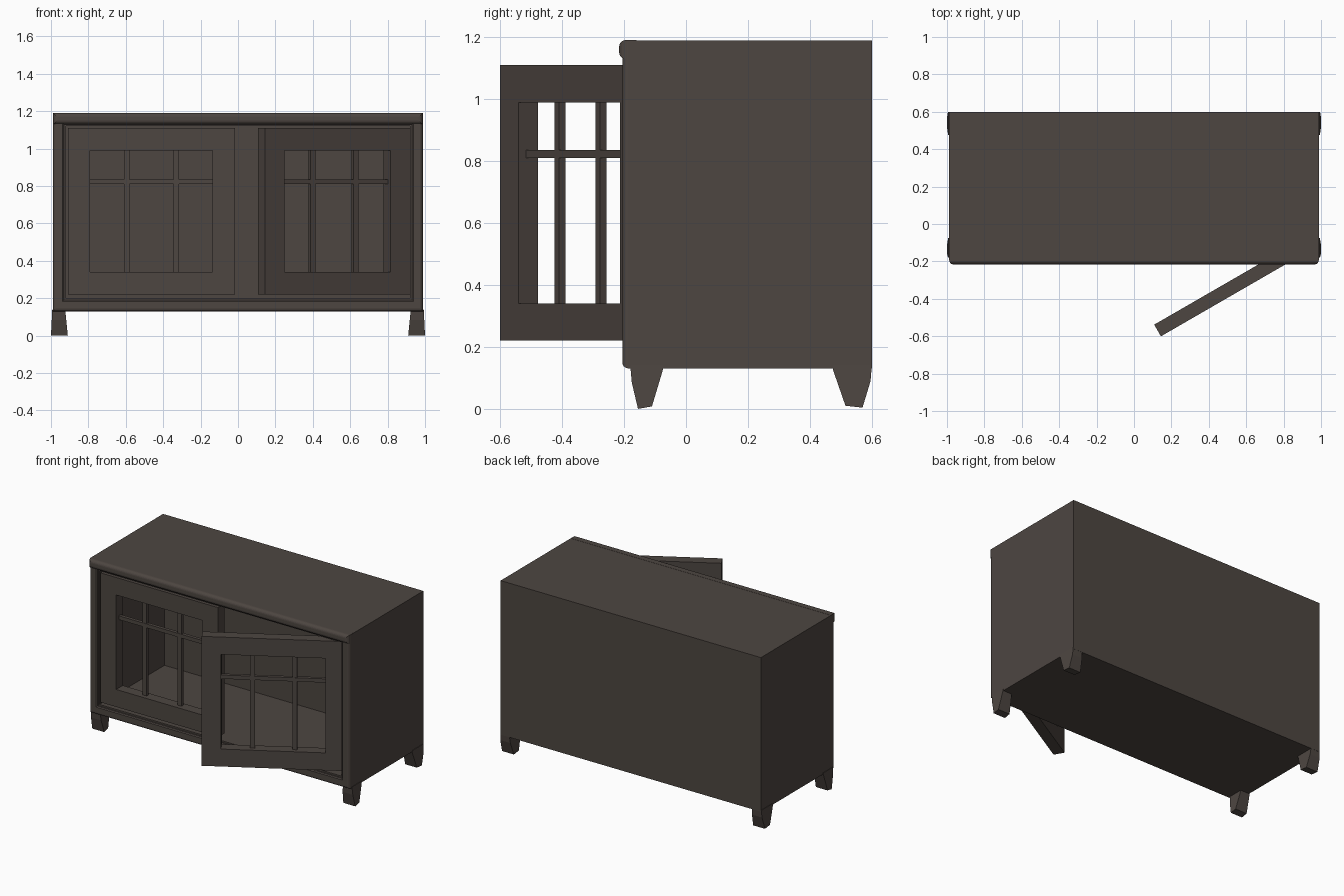
import bpy, bmesh, math
from mathutils import Matrix

if "Cube" in bpy.data.objects:
    bpy.data.objects.remove(bpy.data.objects["Cube"])

wood = bpy.data.materials.new("dark_brown_wood")
wood.diffuse_color = (0.075, 0.061, 0.053, 1)
wood.use_nodes = True
wood.node_tree.nodes["Principled BSDF"].inputs["Base Color"].default_value = wood.diffuse_color


def finish(name, bm):
    bmesh.ops.recalc_face_normals(bm, faces=bm.faces)
    me = bpy.data.meshes.new(name)
    bm.to_mesh(me)
    bm.free()
    me.materials.append(wood)
    ob = bpy.data.objects.new(name, me)
    bpy.context.collection.objects.link(ob)
    return ob


def loft(bm, x0, x1, z0, z1, profile, closed=False):
    """Loft rectangles around a (inset, y) profile; cap the ends or close the loop."""
    rings = []
    for i, y in profile:
        pts = [(x0 + i, z0 + i), (x1 - i, z0 + i), (x1 - i, z1 - i), (x0 + i, z1 - i)]
        rings.append([bm.verts.new((x, y, z)) for x, z in pts])
    pairs = list(zip(rings, rings[1:]))
    if closed:
        pairs.append((rings[-1], rings[0]))
    else:
        bm.faces.new(rings[0])
        bm.faces.new(rings[-1])
    for a, b in pairs:
        for k in range(4):
            j = (k + 1) % 4
            bm.faces.new((a[k], a[j], b[j], b[k]))


def box(bm, x0, x1, y0, y1, z0, z1):
    m = Matrix.Translation(((x0 + x1) / 2, (y0 + y1) / 2, (z0 + z1) / 2)) @ \
        Matrix.Diagonal((x1 - x0, y1 - y0, z1 - z0, 1))
    bmesh.ops.create_cube(bm, size=1, matrix=m)


# cabinet shell: outside, rounded front frame, stepped lip and hollow inside
bm = bmesh.new()
loft(bm, -0.99, 0.99, 0.13, 1.19, [
    (0, 0.6), (0, -0.185), (0.003, -0.195), (0.008, -0.202), (0.016, -0.205),
    (0.053, -0.205), (0.06, -0.2), (0.06, -0.19), (0.07, -0.19), (0.07, 0.515)])
finish("cabinet_body", bm)

# rounded moulding along the top front edge
bm = bmesh.new()
box(bm, -0.988, 0.988, -0.216, -0.16, 1.13, 1.191)
edges = [e for e in bm.edges if all(v.co.y < -0.2 for v in e.verts)]
bmesh.ops.bevel(bm, geom=edges, offset=0.022, segments=5, profile=0.5, affect='EDGES')
finish("top_moulding", bm)


# doors: bevel-free frame with a window opening and a recessed grille
def door(name, loc, angle):
    w, t, hole = 0.895, 0.072, 0.122
    bm = bmesh.new()
    loft(bm, -w, 0, 0.22, 1.11, [(0, 0), (0.12, 0), (0.12, t), (0, t)], closed=True)
    for s in (-1, 1):
        c = -w / 2 + s * 0.1325
        box(bm, c - 0.015, c + 0.015, 0.03, 0.053, 0.335, 0.995)
    box(bm, -w + 0.115, -0.115, 0.028, 0.051, 0.81, 0.836)
    ob = finish(name, bm)
    ob.location = loc
    ob.rotation_euler.z = angle


door("closed_left_door", (-0.015, -0.195, 0), 0)
door("open_right_door", (0.919, -0.153, 0), math.radians(30))

# short tapered legs
front = [(-0.18, 0.14), (-0.175, 0.085), (-0.155, 0), (-0.11, 0.008), (-0.075, 0.125), (-0.075, 0.14)]
back = [(0.6, 0.14), (0.596, 0.09), (0.57, 0.004), (0.515, 0.01), (0.475, 0.125), (0.475, 0.14)]
for label, prof in (("front", front), ("back", back)):
    for side, s in (("left", -1), ("right", 1)):
        bm = bmesh.new()
        inner = [bm.verts.new((s * (0.91 + 0.1 * z), y, z)) for y, z in prof]
        outer = [bm.verts.new((s * (1.0 - 0.05 * z), y, z)) for y, z in prof]
        bm.faces.new(inner)
        bm.faces.new(outer)
        for k in range(len(prof)):
            j = (k + 1) % len(prof)
            bm.faces.new((inner[k], inner[j], outer[j], outer[k]))
        finish(f"{label}_{side}_leg", bm)
